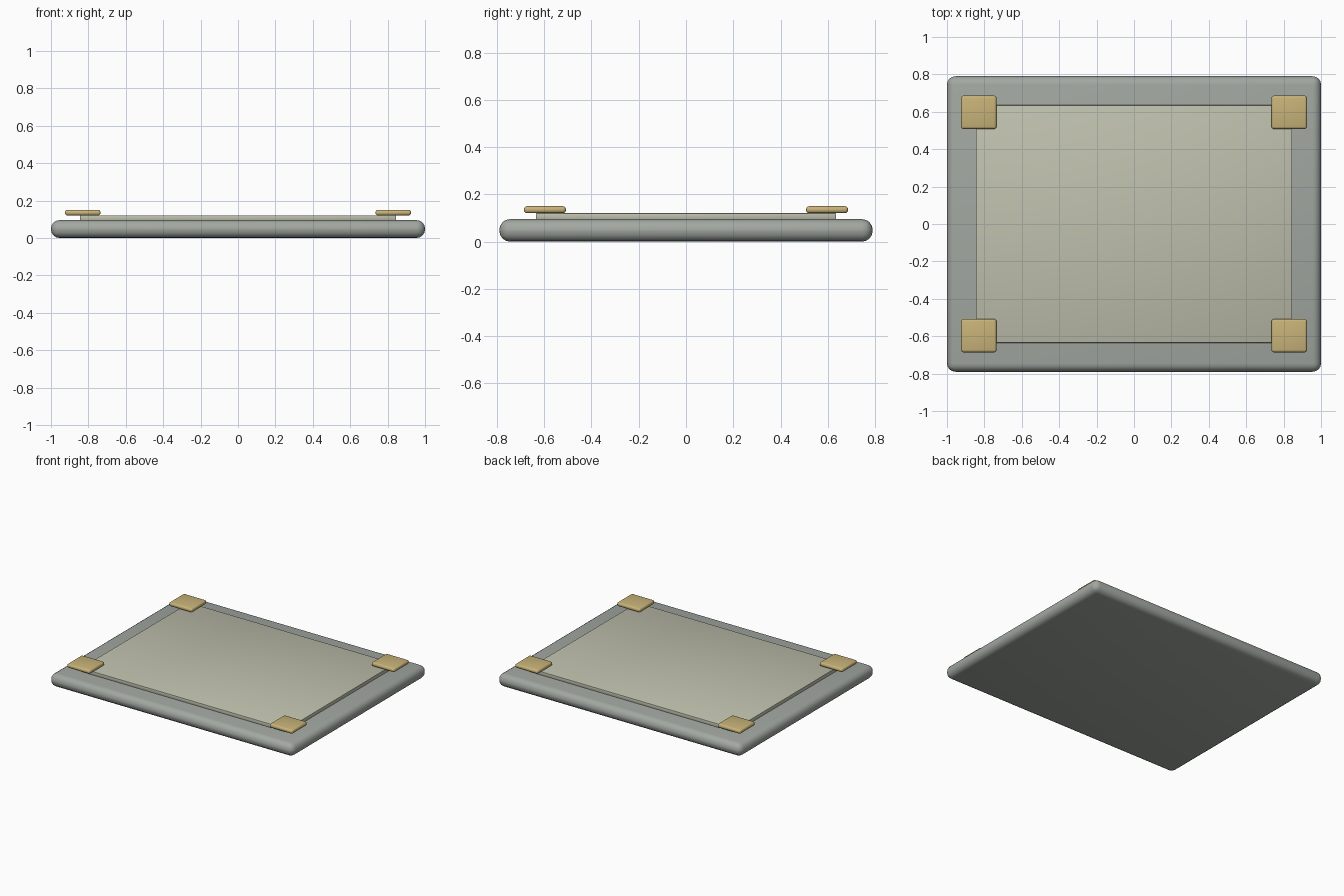
import bpy

if "Cube" in bpy.data.objects:
    bpy.data.objects.remove(bpy.data.objects["Cube"])


def material(name, color):
    m = bpy.data.materials.new(name)
    m.diffuse_color = (*color, 1)
    m.use_nodes = True
    m.node_tree.nodes["Principled BSDF"].inputs["Base Color"].default_value = m.diffuse_color
    return m


def rounded_box(name, center, size, radius, segments, mat):
    bpy.ops.mesh.primitive_cube_add(size=1, location=center)
    ob = bpy.context.object
    ob.name = name
    ob.scale = size
    bpy.ops.object.transform_apply(location=False, rotation=False, scale=True)
    bevel = ob.modifiers.new("rounded_edges", 'BEVEL')
    bevel.width = radius
    bevel.segments = segments
    bpy.ops.object.modifier_apply(modifier=bevel.name)
    bpy.ops.object.shade_smooth_by_angle(angle=0.6)
    ob.data.materials.append(mat)
    return ob


frame_mat = material("frame_grey", (0.36, 0.39, 0.36))
panel_mat = material("panel_cream", (0.52, 0.53, 0.42))
clip_mat = material("clip_brass", (0.58, 0.45, 0.19))

# Thick slab with rounded rim
rounded_box("base_slab", (0, 0, 0.0475), (2.0, 1.58, 0.095), 0.045, 4, frame_mat)

# Thin sheet lying on the slab
rounded_box("panel", (0, 0, 0.107), (1.69, 1.27, 0.028), 0.004, 2, panel_mat)

# Corner clips
for sx, side in ((-1, "left"), (1, "right")):
    for sy, end in ((-1, "front"), (1, "back")):
        rounded_box(f"corner_clip_{end}_{side}", (sx * 0.83, sy * 0.597, 0.135),
                    (0.19, 0.178, 0.03), 0.013, 3, clip_mat)
